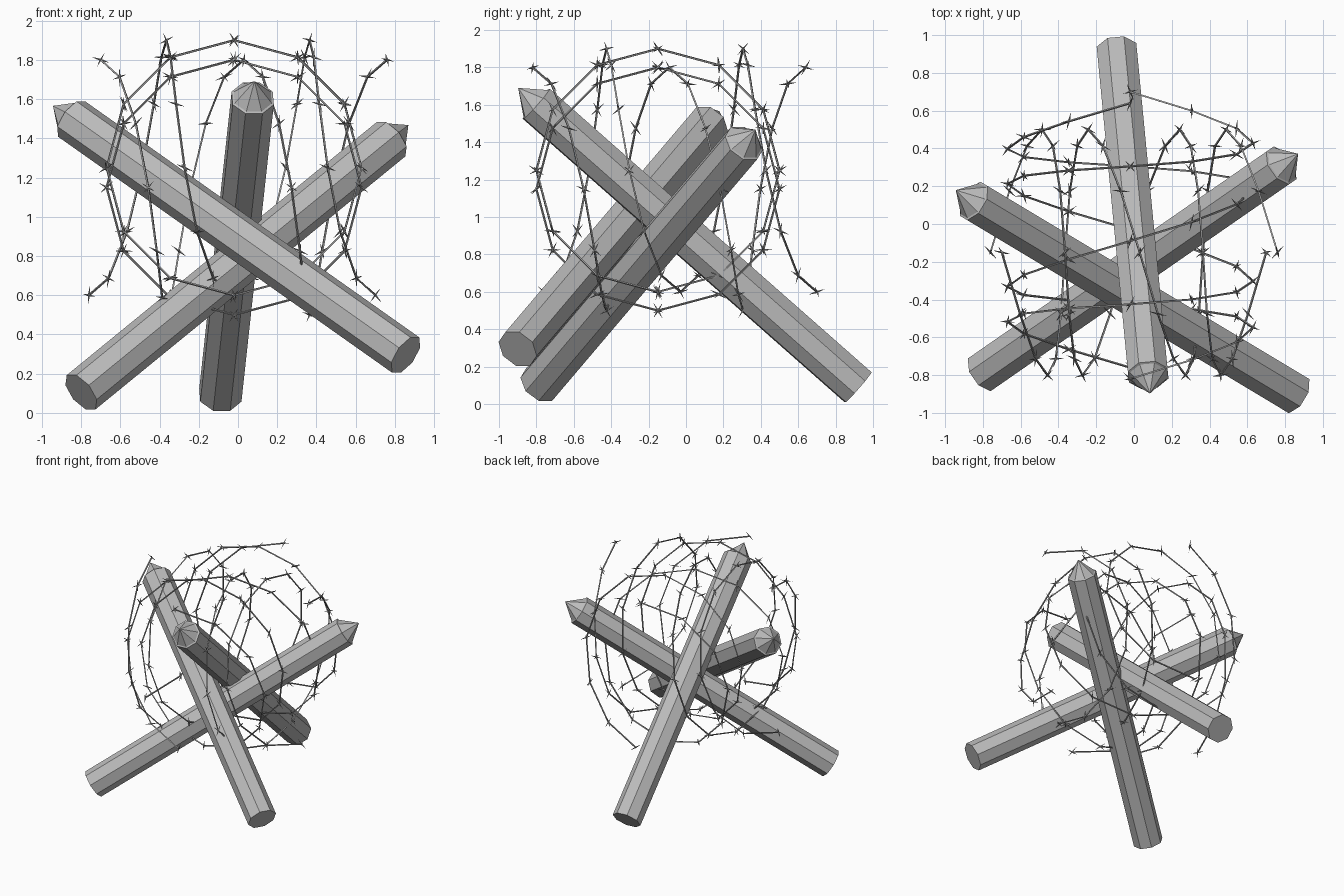
import bpy, bmesh, math, random
from mathutils import Vector, Matrix

random.seed(4)
if "Cube" in bpy.data.objects:
    bpy.data.objects.remove(bpy.data.objects["Cube"], do_unlink=True)


def make_material(name, value):
    mat = bpy.data.materials.new(name)
    mat.use_nodes = True
    color = (value, value, value, 1)
    mat.diffuse_color = color
    mat.node_tree.nodes["Principled BSDF"].inputs["Base Color"].default_value = color
    return mat


log_grey = make_material("log grey", 0.5)
wire_grey = make_material("wire grey", 0.4)


def add_object(name, data, mat):
    data.materials.append(mat)
    obj = bpy.data.objects.new(name, data)
    bpy.context.collection.objects.link(obj)
    return obj


def finish_mesh(name, bm, mat):
    bmesh.ops.recalc_face_normals(bm, faces=bm.faces)
    mesh = bpy.data.meshes.new(name)
    bm.to_mesh(mesh)
    bm.free()
    return add_object(name, mesh, mat)


# Octagonal log with a narrow rim and a sharpened point
def add_log(name, base, shoulder, radius=0.114, point=0.13, sides=8):
    base, shoulder = Vector(base), Vector(shoulder)
    axis = shoulder - base
    bm = bmesh.new()

    def ring(r, z):
        angles = [(k + 0.5) * math.tau / sides for k in range(sides)]
        return [bm.verts.new((r * math.cos(a), r * math.sin(a), z)) for a in angles]

    rings = [ring(radius, 0), ring(radius, axis.length), ring(radius * 0.9, axis.length + 0.004)]
    tip = bm.verts.new((0, 0, axis.length + point))
    bm.faces.new(rings[0])
    for k in range(sides):
        n = (k + 1) % sides
        for low, high in zip(rings, rings[1:]):
            bm.faces.new((low[k], low[n], high[n], high[k]))
        bm.faces.new((rings[-1][k], rings[-1][n], tip))
    bm.transform(Matrix.Translation(base) @ axis.to_track_quat('Z', 'Y').to_matrix().to_4x4())
    finish_mesh(name, bm, log_grey)


add_log("log_left_base", (0.855, -0.90, 0.295), (-0.848, 0.122, 1.498))
add_log("log_right_base", (-0.80, -0.785, 0.105), (0.78, 0.31, 1.395))
add_log("log_back_base", (-0.09, 0.92, 0.09), (0.075, -0.80, 1.605))


# Points of a two-turn strand along x, starting and ending at its lowest point
def strand_points(steps=12, radius=0.65, pitch=0.73):
    points = []
    for i in range(-steps, steps + 1):
        a = math.tau * i / steps
        x = -pitch * i / steps - 0.075 * math.sin(a) - 0.03 * math.cos(a / 2) ** 2
        points.append(Vector((x, -radius * math.sin(a) * HAND, 0.05 - radius * math.cos(a))))
    return points


HAND = 1


def add_wire(name, points):
    curve = bpy.data.curves.new(name, 'CURVE')
    curve.dimensions = '3D'
    curve.bevel_depth = 0.006
    curve.bevel_resolution = 0
    curve.use_fill_caps = True
    spline = curve.splines.new('POLY')
    spline.points.add(len(points) - 1)
    for target, p in zip(spline.points, points):
        target.co = (*p, 1)
    spline.use_smooth = False
    add_object(name, curve, wire_grey)


# Each barb is two crossed slivers, pointed at both ends
def add_barbs(name, points):
    bm = bmesh.new()
    for i, p in enumerate(points):
        along = (points[min(i + 1, len(points) - 1)] - points[max(i - 1, 0)]).normalized()
        side = along.orthogonal().normalized()
        side.rotate(Matrix.Rotation(random.uniform(0, math.tau), 3, along))
        for lean in (-0.6, 0.6):
            direction = (side + along * lean).normalized()
            rot = direction.to_track_quat('Z', 'Y').to_matrix().to_4x4()
            for flip in (0, math.pi):
                place = Matrix.Translation(p) @ rot @ Matrix.Rotation(flip, 4, 'X')
                bmesh.ops.create_cone(
                    bm, segments=4, radius1=0.006, radius2=0, depth=0.05,
                    matrix=place @ Matrix.Translation((0, 0, 0.025)))
            side = along.cross(side).normalized()
    finish_mesh(name, bm, wire_grey)


# Two crossing coils, each of two interleaved strands
half_turn = Matrix.Rotation(math.pi, 4, 'Y')
coils = {
    "side_coil": Matrix.Translation((0.0, -0.15, 1.2)),
    "front_coil": Matrix.Translation((-0.02, -0.06, 1.2)) @ Matrix.Rotation(-math.pi / 2, 4, 'Z'),
}
for coil, place in coils.items():
    for label, turn in (("lower", Matrix.Identity(4)), ("upper", half_turn)):
        points = [place @ turn @ p for p in strand_points()]
        add_wire(f"{coil}_{label}_wire", points)
        add_barbs(f"{coil}_{label}_barbs", points)
